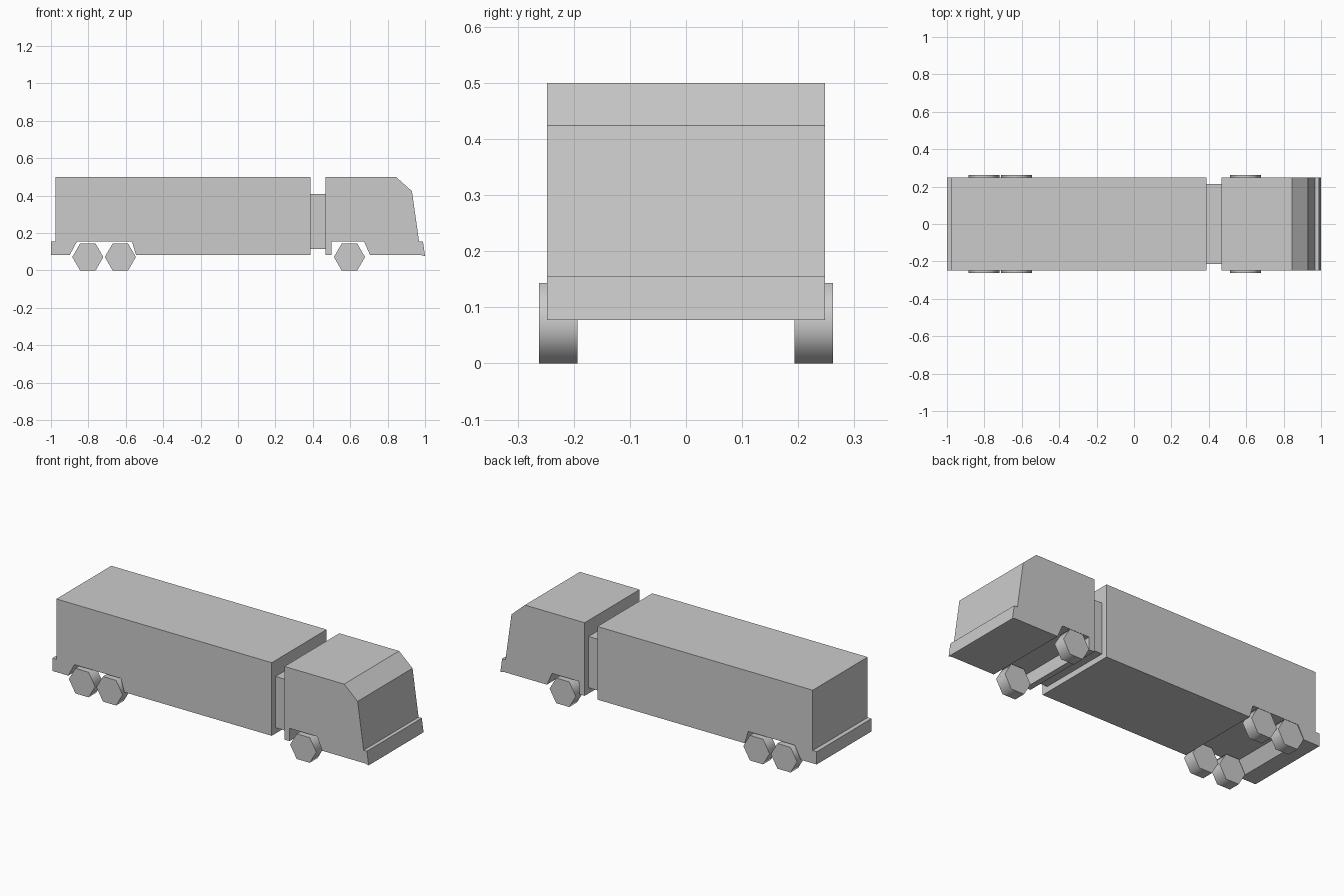
import bpy
import bmesh
from math import cos, sin, radians

if "Cube" in bpy.data.objects:
    bpy.data.objects.remove(bpy.data.objects["Cube"])


def extrude_profile(name, profile, y0, y1):
    """Extrude a closed (x, z) outline from y0 to y1."""
    bm = bmesh.new()
    face = bm.faces.new([bm.verts.new((x, y0, z)) for x, z in profile])
    result = bmesh.ops.extrude_face_region(bm, geom=[face], use_keep_orig=True)
    moved = [v for v in result["geom"] if isinstance(v, bmesh.types.BMVert)]
    bmesh.ops.translate(bm, verts=moved, vec=(0, y1 - y0, 0))
    bmesh.ops.recalc_face_normals(bm, faces=bm.faces)
    mesh = bpy.data.meshes.new(name)
    bm.to_mesh(mesh)
    bm.free()
    obj = bpy.data.objects.new(name, mesh)
    bpy.context.collection.objects.link(obj)
    return obj


HALF_WIDTH = 0.248
FLOOR, ARCH, ROOF = 0.082, 0.155, 0.5

# Cargo box with rear bumper step and tandem wheel arch
extrude_profile("cargo_box", [
    (-1.0, FLOOR), (-0.9, FLOOR), (-0.861, ARCH), (-0.567, ARCH),
    (-0.545, FLOOR), (0.387, FLOOR), (0.387, ROOF), (-0.975, ROOF),
    (-0.975, ARCH), (-1.0, ARCH)], -HALF_WIDTH, HALF_WIDTH)

# Cab with wheel arch, front bumper and sloped windscreen
extrude_profile("cab", [
    (0.467, FLOOR), (0.5, FLOOR), (0.5, ARCH), (0.674, ARCH),
    (0.706, FLOOR), (0.98, FLOOR), (1.0, 0.077), (0.989, ARCH),
    (0.968, ARCH), (0.93, 0.424), (0.845, ROOF), (0.467, ROOF)],
    -HALF_WIDTH, HALF_WIDTH)

# Connector between cab and cargo box
extrude_profile("connector", [
    (0.387, 0.115), (0.467, 0.115), (0.467, 0.408), (0.387, 0.408)],
    -0.213, 0.213)

# Six-sided wheels with smooth treads, mirrored left and right
RADIUS = 0.083
AXLE_Z = RADIUS * sin(radians(60))
for axle, x in (("rear", -0.803), ("middle", -0.629), ("front", 0.596)):
    outline = [(x + RADIUS * cos(radians(60 * i)),
                AXLE_Z + RADIUS * sin(radians(60 * i))) for i in range(6)]
    wheel = extrude_profile(axle + "_wheels", outline, -0.262, -0.193)
    bpy.ops.object.select_all(action='DESELECT')
    wheel.select_set(True)
    bpy.context.view_layer.objects.active = wheel
    bpy.ops.object.shade_smooth_by_angle(angle=radians(70))
    mirror = wheel.modifiers.new("mirror", 'MIRROR')
    mirror.use_axis = (False, True, False)
